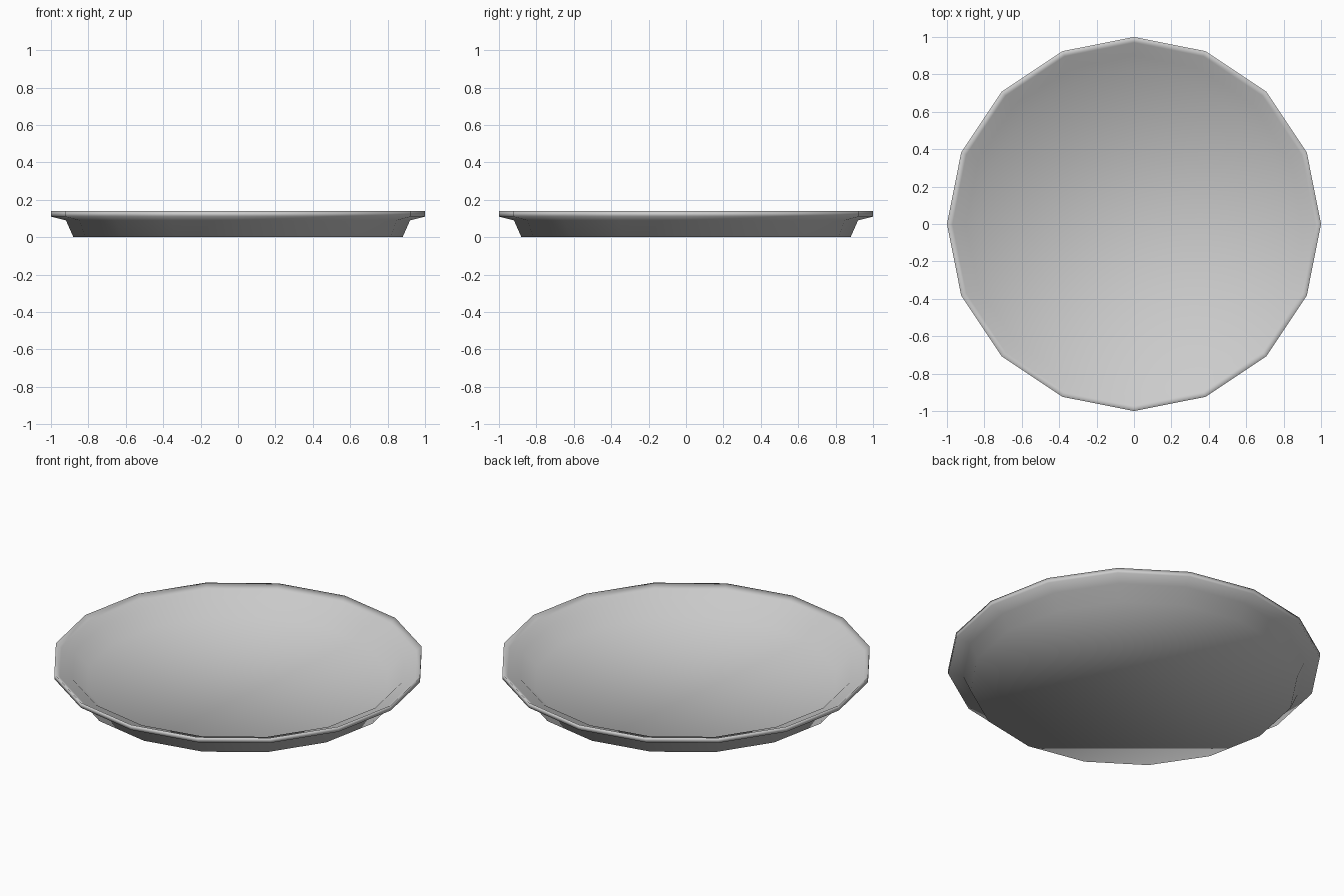
import bpy, bmesh, math

if "Cube" in bpy.data.objects:
    bpy.data.objects.remove(bpy.data.objects["Cube"])

SIDES = 16
# (radius, height) from the underside, round the rim, down to the inner floor
PROFILE = [(0.88, 0.0), (0.92, 0.09), (1.0, 0.11), (1.0, 0.14),
           (0.97, 0.117), (0.90, 0.10), (0.82, 0.02)]

# Plate: profile revolved into a 16-sided dish, capped below and inside
bm = bmesh.new()
rings = []
for r, z in PROFILE:
    rings.append([bm.verts.new((r * math.cos(2 * math.pi * i / SIDES),
                                r * math.sin(2 * math.pi * i / SIDES), z))
                  for i in range(SIDES)])
for a, b in zip(rings, rings[1:]):
    for i in range(SIDES):
        j = (i + 1) % SIDES
        bm.faces.new((a[i], a[j], b[j], b[i]))
bm.faces.new(rings[0][::-1])
bm.faces.new(rings[-1])
bmesh.ops.recalc_face_normals(bm, faces=bm.faces)

# Smooth shading all over
for f in bm.faces:
    f.smooth = True
mesh = bpy.data.meshes.new("plate")
bm.to_mesh(mesh)
bm.free()
plate = bpy.data.objects.new("plate", mesh)
bpy.context.collection.objects.link(plate)
